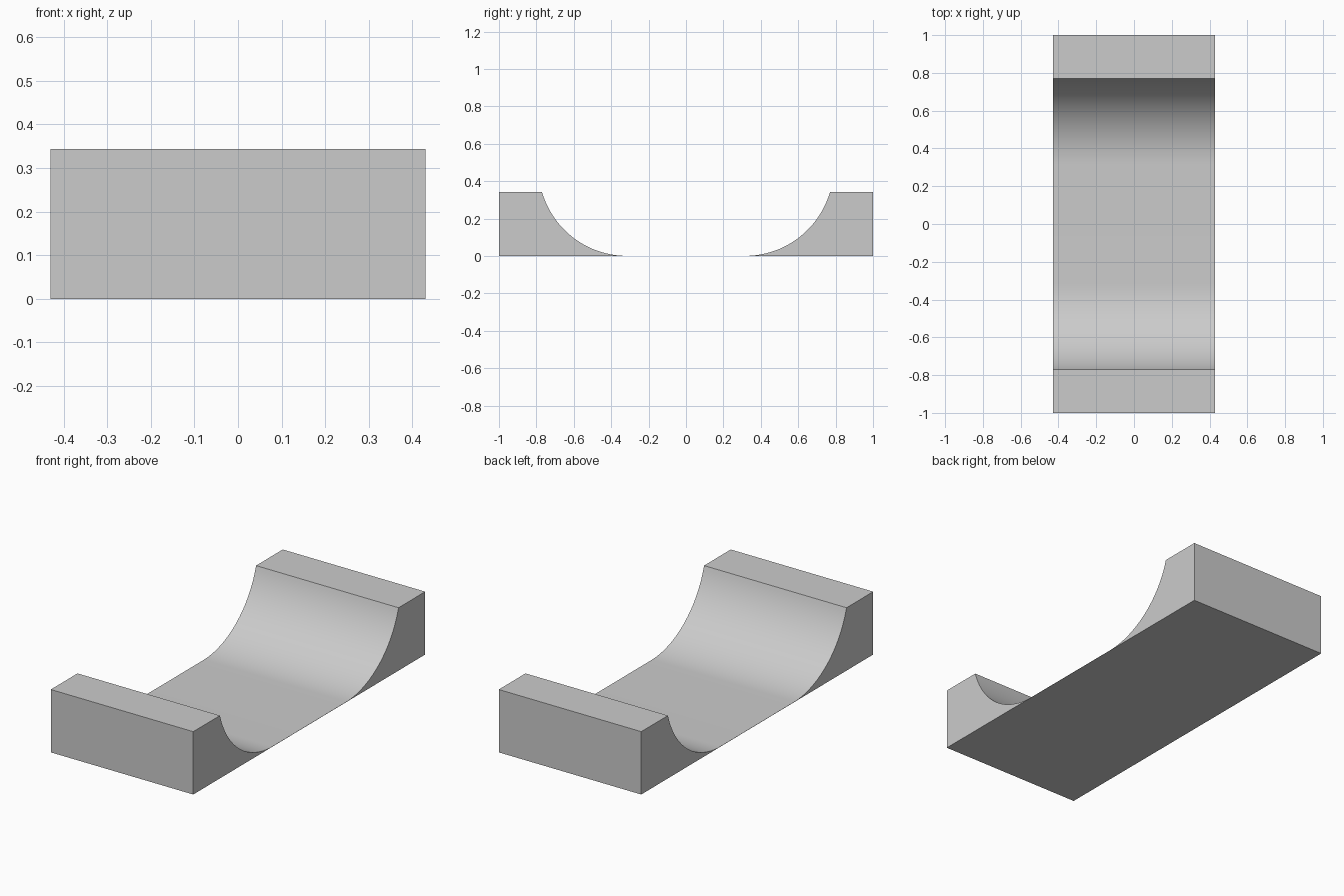
import bpy, bmesh, math

if "Cube" in bpy.data.objects:
    bpy.data.objects.remove(bpy.data.objects["Cube"])

HALF_W, HALF_L, H = 0.43, 1.0, 0.343   # outer block
Y_TAN, Y_TOP = 0.315, 0.77             # where the curve meets floor and top
FLOOR = 0.001                          # paper-thin floor of the channel
SEGMENTS = 32

grey = bpy.data.materials.new("light grey")
grey.diffuse_color = (0.6, 0.6, 0.6, 1)
grey.use_nodes = True
grey.node_tree.nodes["Principled BSDF"].inputs["Base Color"].default_value = grey.diffuse_color

# Circle tangent to the floor at Y_TAN and passing through the top edge
dy, dz = Y_TOP - Y_TAN, H - FLOOR
radius = (dy * dy + dz * dz) / (2 * dz)
sweep = math.asin(dy / radius)
arc = [(Y_TAN + radius * math.sin(sweep * i / SEGMENTS),
        FLOOR + radius * (1 - math.cos(sweep * i / SEGMENTS)))
       for i in range(SEGMENTS + 1)]

# Side profile: mirrored curves, flat tops and a flat base
right = arc + [(HALF_L, H), (HALF_L, 0)]
left = [(-y, z) for y, z in reversed(right)]
profile = left + right

# Extrude the profile across the width
bm = bmesh.new()
face = bm.faces.new([bm.verts.new((-HALF_W, y, z)) for y, z in profile])
moved = bmesh.ops.extrude_face_region(bm, geom=[face])["geom"]
bmesh.ops.translate(bm, vec=(2 * HALF_W, 0, 0),
                    verts=[g for g in moved if isinstance(g, bmesh.types.BMVert)])
bmesh.ops.recalc_face_normals(bm, faces=bm.faces)

# Split the thin concave ends into clean triangles
bmesh.ops.triangulate(bm, faces=[f for f in bm.faces if len(f.verts) > 4])

mesh = bpy.data.meshes.new("curved_cradle")
bm.to_mesh(mesh)
bm.free()
mesh.materials.append(grey)
cradle = bpy.data.objects.new("curved_cradle", mesh)
bpy.context.collection.objects.link(cradle)

# Smooth the curves, keep the block edges sharp
bpy.context.view_layer.objects.active = cradle
cradle.select_set(True)
bpy.ops.object.shade_smooth_by_angle(angle=math.radians(30))
